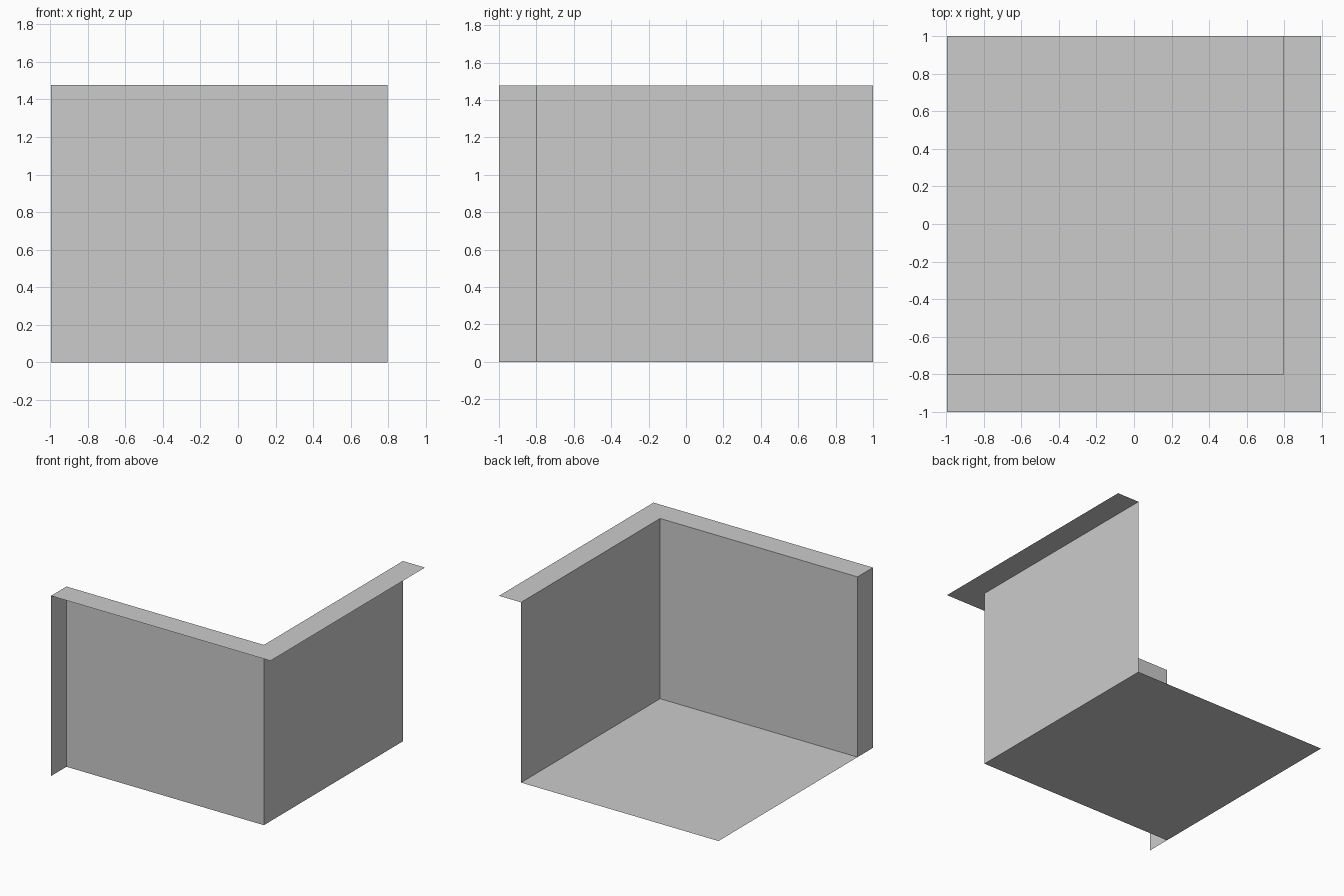
import bpy

if "Cube" in bpy.data.objects:
    bpy.data.objects.remove(bpy.data.objects["Cube"])

# Key positions: open-sided box corner with a thin L-shaped ledge
X0, XW, X1 = -0.995, 0.795, 0.995   # left end, right wall, ledge edge
Y0, YW, Y1 = -1.0, -0.8, 1.0        # ledge edge, front wall, back end
H = 1.477


def sheet(name, verts, faces=None):
    mesh = bpy.data.meshes.new(name)
    mesh.from_pydata(verts, [], faces or [range(len(verts))])
    mesh.update()
    obj = bpy.data.objects.new(name, mesh)
    bpy.context.collection.objects.link(obj)
    return obj


def wall(name, a, b):
    """Upright full-height sheet above the line a-b."""
    return sheet(name, [(*a, 0), (*b, 0), (*b, H), (*a, H)])


# Floor
sheet("floor", [(X0, YW, 0), (XW, YW, 0), (XW, Y1, 0), (X0, Y1, 0)])

# Walls and the narrow end return
wall("front_wall", (X0, YW), (XW, YW))
wall("right_wall", (XW, YW), (XW, Y1))
wall("end_panel", (X0, YW), (X0, Y0))

# L-shaped ledge along the top, mitred at the corner
outline = [(X0, Y0), (X1, Y0), (X1, Y1), (XW, Y1), (XW, YW), (X0, YW)]
sheet("top_ledge", [(x, y, H) for x, y in outline],
      [(0, 1, 4, 5), (1, 2, 3, 4)])
